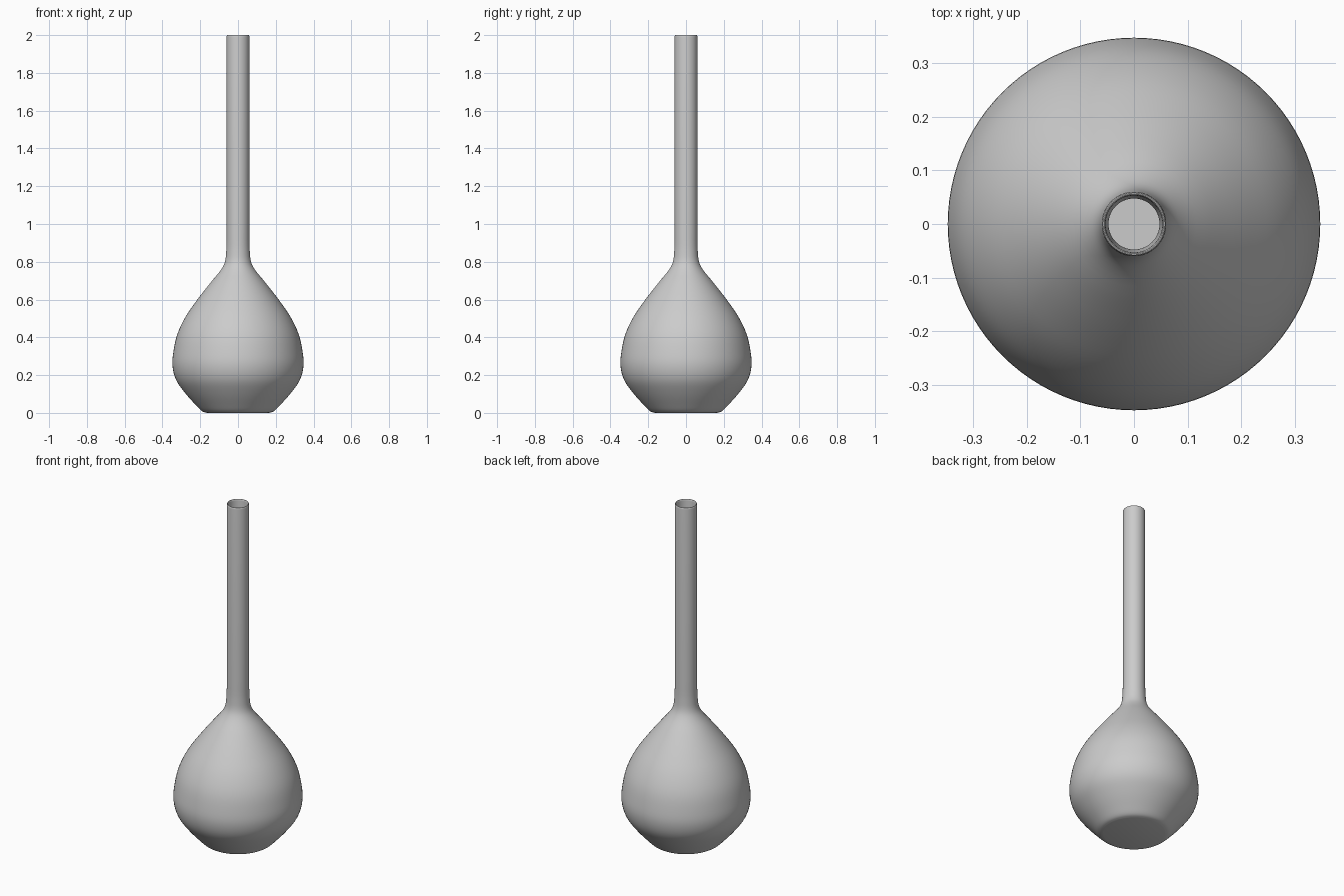
import bpy, bmesh, math
from mathutils import Vector

if "Cube" in bpy.data.objects:
    bpy.data.objects.remove(bpy.data.objects["Cube"])


def smooth_path(pts, steps=4):
    """Catmull-Rom curve through (radius, height) points."""
    p = [Vector(q) for q in pts]
    p = [2 * p[0] - p[1]] + p + [2 * p[-1] - p[-2]]
    out = []
    for a, b, c, d in zip(p, p[1:], p[2:], p[3:]):
        for i in range(steps):
            t = i / steps
            out.append(0.5 * (2 * b + (c - a) * t + (2 * a - 5 * b + 4 * c - d) * t * t
                              + (3 * b - a - 3 * c + d) * t ** 3))
    return out + [p[-2]]


def lathe(name, profile, sides=96):
    """Revolve a profile around z; both ends are closed with flat discs."""
    bm = bmesh.new()
    rings = []
    for r, z in profile:
        rings.append([bm.verts.new((r * math.cos(math.tau * i / sides),
                                    r * math.sin(math.tau * i / sides), z)) for i in range(sides)])
    for lo, hi in zip(rings, rings[1:]):
        for i in range(sides):
            j = (i + 1) % sides
            bm.faces.new((lo[i], lo[j], hi[j], hi[i]))
    bm.faces.new(rings[0][::-1])
    bm.faces.new(rings[-1])
    me = bpy.data.meshes.new(name)
    bm.to_mesh(me)
    bm.free()
    ob = bpy.data.objects.new(name, me)
    bpy.context.collection.objects.link(ob)
    bpy.context.view_layer.objects.active = ob
    ob.select_set(True)
    bpy.ops.object.shade_smooth_by_angle(angle=math.radians(40))
    return ob


# Outer wall: flat foot, bulb and shoulder running into the long neck
outer = smooth_path([(0.165, 0), (0.19, 0.009), (0.222, 0.04), (0.28, 0.105), (0.328, 0.175),
                     (0.347, 0.25), (0.341, 0.33), (0.32, 0.42), (0.277, 0.51), (0.215, 0.6),
                     (0.145, 0.69), (0.092, 0.755), (0.069, 0.80), (0.062, 0.86), (0.06, 0.92)])

# Rounded lip at the top of the neck
rim = [(0.06, 1.99), (0.0595, 1.996), (0.0575, 2.0), (0.0555, 2.0), (0.0535, 1.996), (0.053, 1.99)]

# Inner wall: neck bore, hollow bulb and flat inside floor
inner = smooth_path([(0.048, 0.9), (0.05, 0.82), (0.075, 0.755), (0.13, 0.69), (0.2, 0.6),
                     (0.305, 0.42), (0.332, 0.25), (0.27, 0.115), (0.18, 0.025)])

lathe("bottle_vase", outer + rim + inner)
